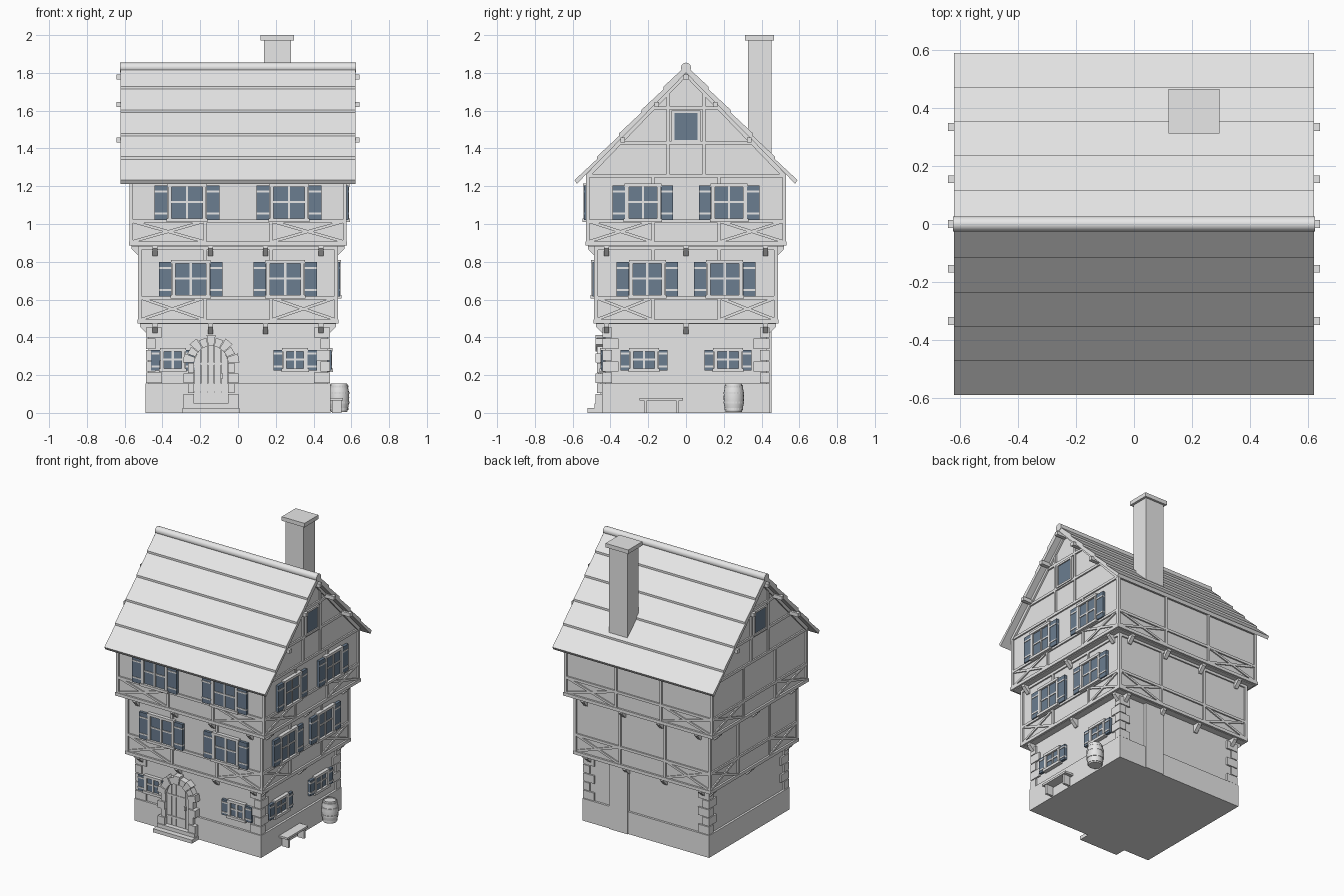
import bpy, bmesh
from math import pi, sin, cos, sqrt
from mathutils import Matrix, Vector

if "Cube" in bpy.data.objects:
    bpy.data.objects.remove(bpy.data.objects["Cube"])


def make_material(name, rgb):
    m = bpy.data.materials.new(name)
    m.use_nodes = True
    m.diffuse_color = (*rgb, 1)
    m.node_tree.nodes["Principled BSDF"].inputs["Base Color"].default_value = (*rgb, 1)
    return m


GREY = make_material("pale_grey", (0.8, 0.8, 0.8))
BLUE = make_material("slate_blue", (0.145, 0.205, 0.28))
parts = {}


def part(name):
    return parts.setdefault(name, bmesh.new())


# Side 0 is the front, 1 is +x, 2 the back, 3 is -x.
# u runs along the wall, d is distance outward from the centre.
def prism(name, side, pts, push):
    bm = part(name)
    rot = Matrix.Rotation(side * pi / 2, 3, 'Z')

    def place(p):
        return rot @ Vector((p[0], -p[1], p[2]))
    a = [bm.verts.new(place(p)) for p in pts]
    b = [bm.verts.new(place(Vector(p) + Vector(push))) for p in pts]
    bm.faces.new(a)
    bm.faces.new(b[::-1])
    for i in range(len(a)):
        j = (i + 1) % len(a)
        bm.faces.new((a[i], b[i], b[j], a[j]))


def plate(name, side, uz, d0, d1):
    prism(name, side, [(u, d0, z) for u, z in uz], (0, d1 - d0, 0))


def box(name, side, u0, u1, z0, z1, d0, d1):
    plate(name, side, [(u0, z0), (u1, z0), (u1, z1), (u0, z1)], d0, d1)


def bar(name, side, p, q, width, d0, d1):
    p, q = Vector(p), Vector(q)
    n = (q - p).orthogonal().normalized() * width / 2
    plate(name, side, [p - n, q - n, q + n, p + n], d0, d1)


# Masonry ground floor, upper storeys and gable
G, F1, F2 = (0.475, 0.43), (0.52, 0.477), (0.565, 0.52)
RISE = 1.05
box("plinth", 0, -0.49, 0.49, 0, 0.155, -0.445, 0.445)
box("ground_wall", 0, -G[0], G[0], 0.155, 0.475, -G[1], G[1])
box("first_floor_wall", 0, -F1[0], F1[0], 0.47, 0.885, -F1[1], F1[1])
box("second_floor_wall", 0, -F2[0], F2[0], 0.88, 1.26, -F2[1], F2[1])
plate("gable_wall", 1, [(-F2[1], 1.26), (F2[1], 1.26), (0, 1.26 + F2[1] * RISE)], -F2[0], F2[0])

# Corner stones, alternating long and short
for sx in (-1, 1):
    for sy in (-1, 1):
        for i in range(5):
            lx, ly = ((0.085, 0.05), (0.05, 0.085))[i % 2]
            x = sorted((sx * 0.487, sx * (0.487 - lx)))
            y = sorted((-sy * 0.442, -sy * (0.442 - ly)))
            z = 0.158 + i * 0.06
            box("corner_stones", 0, *x, z, z + 0.055, *y)


# Timber frame of one storey with crossed braces below the rail
def frame(name, half, z0, z1, rail, post):
    for side in range(4):
        w, d = half if side % 2 == 0 else half[::-1]
        out = d + 0.01
        box(name, side, -w - 0.013, w + 0.013, z0, z0 + 0.022, d - 0.01, d + 0.013)
        box(name, side, -w, w, z1 - 0.018, z1, d - 0.01, out)
        box(name, side, -w, w, rail - 0.009, rail + 0.009, d - 0.01, out)
        for s in (-1, 1):
            box(name, side, s * post - 0.008, s * post + 0.008, z0, z1, d - 0.01, out)
            box(name, side, s * w - 0.01, s * w + 0.01, z0, z1, d - 0.01, out)
            for a, b in ((z0 + 0.02, rail), (rail, z0 + 0.02)):
                bar(name, side, (s * post, a), (s * w, b), 0.015, d - 0.01, d + 0.008)


frame("first_floor_timbers", F1, 0.472, 0.88, 0.61, 0.175)
frame("second_floor_timbers", F2, 0.885, 1.265, 1.015, 0.175)

# Brackets carrying the overhangs
for low, high, z in ((G, F1, 0.472), (F1, F2, 0.885)):
    for side in range(4):
        k = 1 - side % 2
        us = (-0.44, -0.145, 0.145, 0.44) if k else (-0.42, 0, 0.42)
        d0, d1 = low[k], high[k]
        for u in us:
            prism("brackets", side, [(u - 0.013, d0 - 0.01, z), (u - 0.013, d1, z),
                  (u - 0.013, d1, z - 0.016), (u - 0.013, d0 + 0.006, z - 0.055),
                  (u - 0.013, d0 - 0.01, z - 0.055)], (0.026, 0, 0))

# Gable timbers and gable window on both ends
for side in (1, 3):
    d = F2[0]
    for z in (1.43, 1.615):
        w = (1.79 - z) / RISE
        box("gable_timbers", side, -w, w, z - 0.009, z + 0.009, d - 0.01, d + 0.01)
    for s in (-1, 1):
        box("gable_timbers", side, s * 0.095 - 0.008, s * 0.095 + 0.008, 1.26, 1.7, d - 0.01, d + 0.01)
        bar("gable_timbers", side, (s * 0.52, 1.255), (0, 1.795), 0.022, d - 0.01, d + 0.012)
        box("gable_window_frame", side, s * 0.069 - 0.007, s * 0.069 + 0.007, 1.435, 1.6, d, d + 0.016)
    for z in (1.438, 1.595):
        box("gable_window_frame", side, -0.075, 0.075, z - 0.007, z + 0.007, d, d + 0.016)
    box("gable_glass", side, -0.063, 0.063, 1.44, 1.59, d, d + 0.009)


# Window with frame, glazing bars and a pair of shutters
def window(side, d, c, z0, z1, w, shutter):
    h, t = w / 2, 0.019
    box("window_glass", side, c - h, c + h, z0, z1, d, d + 0.012)
    for s in (-1, 1):
        e = c + s * (h - t / 2)
        box("window_frames", side, e - t / 2, e + t / 2, z0, z1, d, d + 0.022)
        a, b = sorted((c + s * (h + 0.002), c + s * (h + shutter)))
        box("shutters", side, a, b, z0 + 0.003, z1 - 0.005, d, d + 0.019)
        for f in (0.2, 0.8):
            zc = z0 + f * (z1 - z0)
            box("shutter_straps", side, a, b, zc - 0.005, zc + 0.005, d, d + 0.022)
    box("window_frames", side, c - h - 0.008, c + h + 0.008, z0 - 0.006, z0 + 0.012, d, d + 0.028)
    box("window_frames", side, c - h - 0.004, c + h + 0.004, z1 - 0.013, z1 + 0.005, d, d + 0.025)
    box("window_bars", side, c - 0.006, c + 0.006, z0, z1, d, d + 0.018)
    zm = z0 + 0.52 * (z1 - z0)
    box("window_bars", side, c - h, c + h, zm - 0.005, zm + 0.005, d, d + 0.017)


for s in (-1, 1):
    window(0, F1[1], s * 0.25, 0.612, 0.805, 0.2, 0.068)
    window(1, F1[0], s * 0.205, 0.612, 0.805, 0.188, 0.068)
    window(0, F2[1], s * 0.27, 1.017, 1.21, 0.2, 0.072)
    window(1, F2[0], s * 0.228, 1.017, 1.21, 0.188, 0.066)
    window(1, G[0], s * 0.222, 0.222, 0.338, 0.15, 0.05)
for c in (-0.345, 0.302):
    window(0, G[1], c, 0.222, 0.338, 0.13, 0.05)

# Door planks under a stone arch, with straps and steps
DC, R, SPRING = -0.1425, 0.09, 0.265
for i in range(5):
    a = -R + i * 2 * R / 5 + 0.001
    b = a + 2 * R / 5 - 0.003
    tops = [(DC + u, SPRING + sqrt(max(0, R * R - u * u))) for u in (b, (a + b) / 2, a)]
    plate("door_planks", 0, [(DC + a, 0.05), (DC + b, 0.05)] + tops, 0.42, 0.452)
for z in (0.11, 0.26):
    box("door_straps", 0, DC - R, DC + R * 0.6, z - 0.006, z + 0.006, 0.44, 0.456)
box("door_handle", 0, DC + 0.05, DC + 0.06, 0.18, 0.21, 0.44, 0.465)
for s in (-1, 1):
    for i in range(4):
        z = 0.05 + i * 0.054
        a, b = sorted((DC + s * R, DC + s * (0.145 - 0.022 * (i % 2))))
        box("door_jamb_stones", 0, a, b, z, z + 0.051, 0.42, 0.478 - 0.006 * (i % 2))
N = 9
for i in range(N):
    a, b = pi * (i + 0.04) / N, pi * (i + 0.96) / N
    ro = 0.15 if i % 2 == 0 else 0.135
    ring = [(R, a), (ro, a), (ro, b), (R, b)]
    plate("door_arch_stones", 0, [(DC + r * cos(t), SPRING + r * sin(t)) for r, t in ring],
          0.42, 0.478 - 0.006 * (i % 2))
box("door_step_lower", 0, DC - 0.15, DC + 0.15, 0, 0.025, 0.43, 0.522)
box("door_step_upper", 0, DC - 0.145, DC + 0.145, 0.025, 0.05, 0.43, 0.485)

# Roof of five overlapping courses on each slope, ridge roll and purlins
W, N = 0.118, 5
top = []
for i in range(N):
    top += [(i * W, 1.838 - RISE * i * W), ((i + 1) * W, 1.852 - RISE * (i + 1) * W)]
under = [(N * W - 0.012, 1.213), (0, 1.80)]
for s in (-1, 1):
    plate("roof_slope", 1, [(s * y, z) for y, z in top + under], -0.622, 0.622)
bmesh.ops.create_cone(part("roof_ridge"), segments=24, cap_ends=True, radius1=0.026, radius2=0.026,
                      depth=1.25, matrix=Matrix.Translation((0, 0, 1.828)) @ Matrix.Rotation(pi / 2, 4, 'Y'))
for y, z in ((0, 1.778), (0.155, 1.632), (-0.155, 1.632), (0.335, 1.445), (-0.335, 1.445)):
    box("purlins", 1, y - 0.013, y + 0.013, z - 0.013, z + 0.013, -0.643, 0.643)

# Chimney running down the back wall
box("chimney_stack", 2, -0.28, -0.137, 0, 1.975, 0.327, 0.452)
box("chimney_cap", 2, -0.296, -0.12, 1.972, 2.0, 0.312, 0.467)

# Bench and barrel beside the wall
box("bench_seat", 1, -0.245, -0.016, 0.066, 0.08, 0.49, 0.555)
for y in (-0.215, -0.046):
    box("bench_legs", 1, y - 0.008, y + 0.008, 0, 0.07, 0.497, 0.548)


def lathe(name, centre, profile, steps=20):
    bm = part(name)
    vs = [bm.verts.new((centre[0] + r, centre[1], z)) for r, z in profile]
    es = [bm.edges.new(e) for e in zip(vs, vs[1:])]
    bmesh.ops.spin(bm, geom=vs + es, cent=(*centre, 0), axis=(0, 0, 1), angle=2 * pi, steps=steps)
    bmesh.ops.remove_doubles(bm, verts=bm.verts, dist=0.0005)


SPOT = (0.535, 0.253)
lathe("barrel", SPOT, [(0, 0.005), (0.043, 0.005), (0.051, 0.04), (0.054, 0.08),
                       (0.051, 0.12), (0.043, 0.155), (0.038, 0.155), (0.038, 0.148), (0, 0.148)])
for z, r in ((0.02, 0.049), (0.055, 0.055), (0.105, 0.055), (0.14, 0.049)):
    lathe("barrel_hoops", SPOT, [(r - 0.008, z - 0.006), (r, z - 0.006), (r, z + 0.006), (r - 0.008, z + 0.006)])

# Turn every part into an object with its colour
for name, bm in parts.items():
    bmesh.ops.recalc_face_normals(bm, faces=bm.faces)
    mesh = bpy.data.meshes.new(name)
    bm.to_mesh(mesh)
    bm.free()
    mesh.materials.append(BLUE if name in ("window_glass", "gable_glass", "shutters") else GREY)
    obj = bpy.data.objects.new(name, mesh)
    bpy.context.collection.objects.link(obj)
    if name in ("roof_ridge", "barrel"):
        bpy.ops.object.select_all(action='DESELECT')
        obj.select_set(True)
        bpy.context.view_layer.objects.active = obj
        bpy.ops.object.shade_smooth_by_angle()
